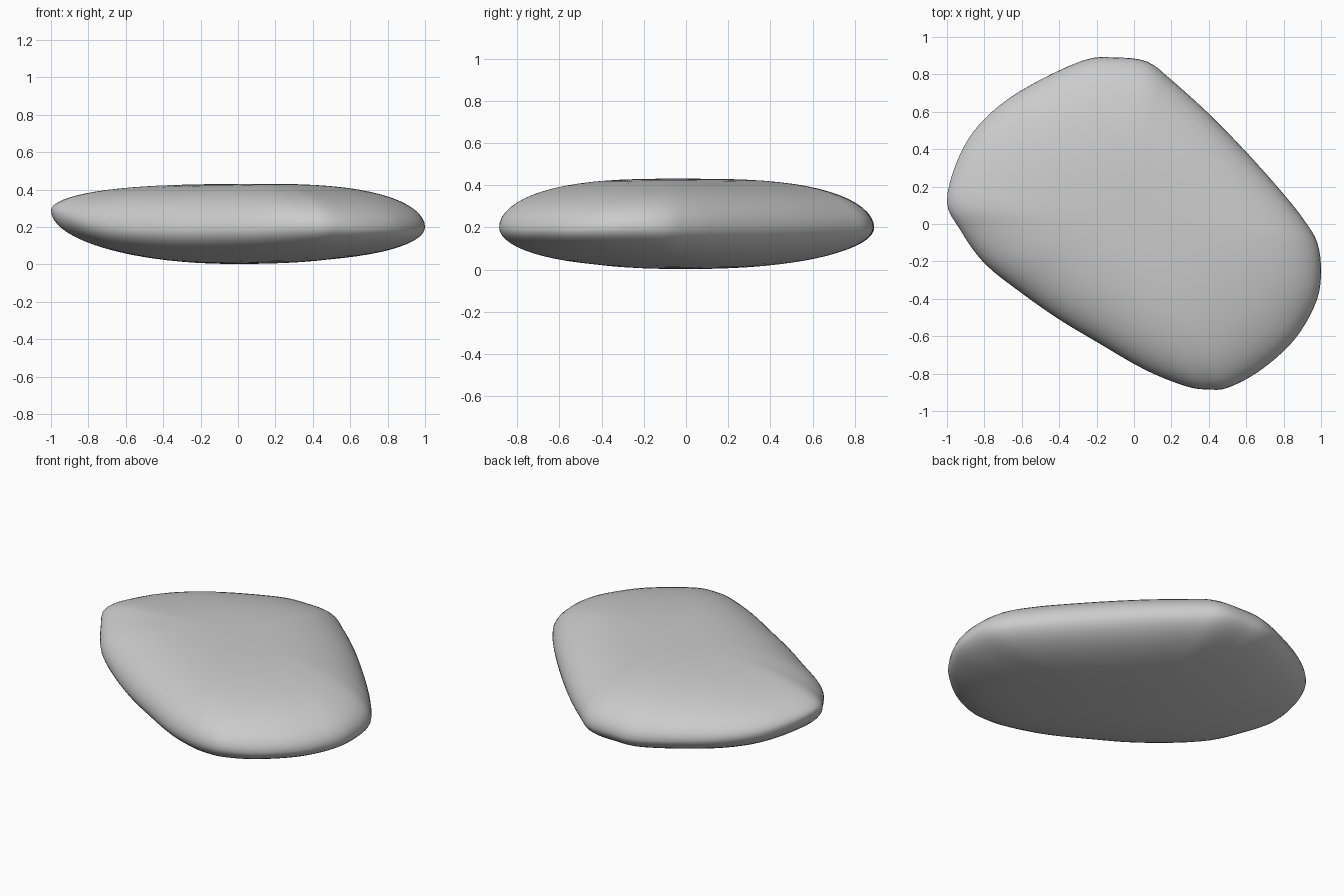
import bpy, bmesh, math
from mathutils import Vector

if "Cube" in bpy.data.objects:
    bpy.data.objects.remove(bpy.data.objects["Cube"])

# Widest outline of the pebble: x, y and rim height
RIM = [(-1, .12, .29), (-.94, .35, .265), (-.82, .54, .24), (-.61, .71, .22),
       (-.28, .872, .2), (-.1, .89, .2), (.07, .868, .2), (.2, .77, .2),
       (.4, .59, .2), (.6, .385, .2), (.8, .16, .2), (.91, .02, .2),
       (.98, -.1, .2), (1, -.25, .2), (.98, -.4, .195), (.9, -.56, .19),
       (.8, -.68, .19), (.65, -.8, .19), (.5, -.876, .2), (.4, -.885, .2),
       (.28, -.868, .2), (.06, -.78, .19), (-.2, -.63, .185), (-.4, -.51, .185),
       (-.6, -.37, .19), (-.8, -.21, .22), (-.93, -.03, .26)]
STEPS, RINGS = 4, 18


def smooth_loop(points):
    """Catmull-Rom resampling of a closed loop."""
    pts, out = [Vector(p) for p in points], []
    n = len(pts)
    for i in range(n):
        a, b, c, d = (pts[(i + k) % n] for k in (-1, 0, 1, 2))
        for s in range(STEPS):
            t = s / STEPS
            out.append(.5 * (2 * b + (c - a) * t + (2 * a - 5 * b + 4 * c - d) * t * t
                             + (3 * b - a - 3 * c + d) * t ** 3))
    return out


def surface_point(p, u, side):
    """Point on the top (side 1) or underside (side -1), u = 0 at rim, 1 at centre."""
    t = math.cos(u * math.pi / 2)
    x, y = p.x * t, p.y * t
    if side > 0:
        level, power = .431 + .008 * x, 2.9
    else:
        # underside lifts towards front right, and is rounder at back left
        level = .003 + .045 * max(0, .7 * x - .5 * y) * min(1, t * 2)
        power = 2.8 + .9 * math.cos(math.atan2(p.y, p.x) + .7)
    return x, y, p.z + (level - p.z) * math.sqrt(max(0, 1 - t ** power))


bm = bmesh.new()
loop = smooth_loop(RIM)
n = len(loop)
rim = [bm.verts.new(p) for p in loop]
for side in (1, -1):
    prev = rim
    for r in range(1, RINGS):
        ring = [bm.verts.new(surface_point(p, r / RINGS, side)) for p in loop]
        for i in range(n):
            j = (i + 1) % n
            bm.faces.new((prev[i], prev[j], ring[j], ring[i]))
        prev = ring
    centre = bm.verts.new((0, 0, .431 if side > 0 else .003))
    for i in range(n):
        bm.faces.new((prev[i], prev[(i + 1) % n], centre))
bmesh.ops.recalc_face_normals(bm, faces=bm.faces)
for f in bm.faces:
    f.smooth = True

# Pebble body
mesh = bpy.data.meshes.new("pebble")
bm.to_mesh(mesh)
bm.free()
pebble = bpy.data.objects.new("pebble", mesh)
bpy.context.collection.objects.link(pebble)
